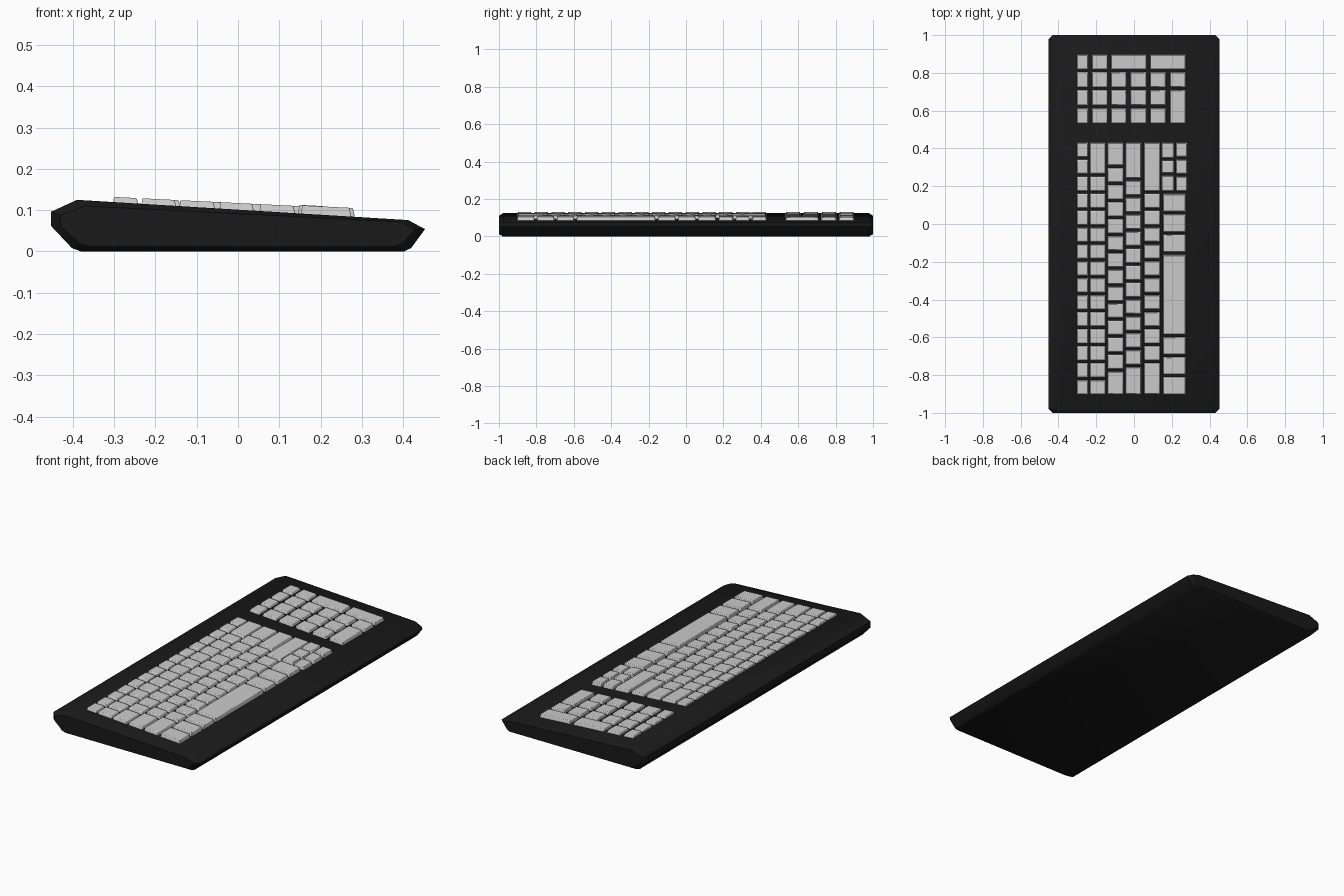
import bpy, bmesh

if "Cube" in bpy.data.objects:
    bpy.data.objects.remove(bpy.data.objects["Cube"])


def finish(bm, name, colour=None, bevel=None):
    bmesh.ops.recalc_face_normals(bm, faces=bm.faces)
    me = bpy.data.meshes.new(name)
    bm.to_mesh(me)
    bm.free()
    ob = bpy.data.objects.new(name, me)
    bpy.context.collection.objects.link(ob)
    if colour:
        mat = bpy.data.materials.new(name + "_colour")
        mat.diffuse_color = colour
        mat.use_nodes = True
        mat.node_tree.nodes["Principled BSDF"].inputs["Base Color"].default_value = mat.diffuse_color
        me.materials.append(mat)
    if bevel:
        m = ob.modifiers.new("soft_edges", 'BEVEL')
        m.width, m.segments = bevel, 2
    bpy.ops.object.select_all(action='DESELECT')
    ob.select_set(True)
    bpy.context.view_layer.objects.active = ob
    bpy.ops.object.shade_smooth_by_angle(angle=0.6)
    return ob


def deck(x):
    # height of the sloping top panel
    return 0.125 - 0.0611 * (x + 0.39)


# Case: side profile lofted along y, with chamfered ends
profile = [(-0.453, 0.096), (-0.39, 0.125), (0.412, 0.076), (0.453, 0.054),
           (0.419, 0.008), (0.402, 0.0), (-0.38, 0.0), (-0.402, 0.008),
           (-0.453, 0.062)]
bm = bmesh.new()
rings = []
for y, sx, sz in ((-1, 0.95, 0.78), (-0.978, 1, 1), (0.978, 1, 1), (1, 0.95, 0.78)):
    rings.append([bm.verts.new((x * sx, y, 0.057 + (z - 0.057) * sz)) for x, z in profile])
n = len(profile)
for a, b in zip(rings, rings[1:]):
    for i in range(n):
        j = (i + 1) % n
        bm.faces.new((a[i], a[j], b[j], b[i]))
bm.faces.new(rings[0])
bm.faces.new(rings[-1])
finish(bm, "case", (0.01, 0.01, 0.01, 1))


def key(bm, x0, x1, y0, y1, lift=0.0):
    # tapered keycap resting on the deck
    def height(x):
        return deck(x) + 0.0125 + 0.0115 * (x + 0.3) + lift
    t = 0.006
    lo = [bm.verts.new((x, y, deck(x) - 0.006))
          for x, y in ((x0, y0), (x1, y0), (x1, y1), (x0, y1))]
    hi = [bm.verts.new((x, y, height(x)))
          for x, y in ((x0 + 0.002, y0 + t), (x1 - t, y0 + t),
                       (x1 - t, y1 - t), (x0 + 0.002, y1 - t))]
    bm.faces.new(hi)
    bm.faces.new(lo[::-1])
    for i in range(4):
        j = (i + 1) % 4
        bm.faces.new((lo[i], lo[j], hi[j], hi[i]))


UNIT, TOP, GAP = 0.0897, 0.437, 0.0045


def key_row(bm, x0, x1, widths, start=0.0, lift=0.0):
    # run of keys laid from +y towards -y, widths in key units
    y = TOP - start * UNIT
    for w in widths:
        key(bm, x0, x1, y - w * UNIT + GAP, y - GAP, lift)
        y -= w * UNIT


# Main typing block
bm = bmesh.new()
key_row(bm, -0.303, -0.240, [1] * 15)
key_row(bm, -0.234, -0.148, [2] + [1] * 13)
key_row(bm, -0.142, -0.054, [1.5] + [1] * 12 + [1.5])
key_row(bm, -0.045, 0.040, [2.25] + [1] * 11 + [1.75])
key_row(bm, 0.052, 0.140, [3] + [1] * 10 + [2])
key_row(bm, 0.153, 0.276, [1.2] * 3 + [4.85] + [1.18] * 3, 3.02, 0.002)
finish(bm, "main_keys", bevel=0.003)

# Small cursor cluster
bm = bmesh.new()
key_row(bm, 0.146, 0.214, [1.05, 0.9, 1.05], 0, 0.003)
key_row(bm, 0.222, 0.284, [1] * 3, 0, 0.002)
finish(bm, "cursor_keys", bevel=0.003)

# Number pad
bm = bmesh.new()
cols = [(-0.303, -0.240), (-0.224, -0.138), (-0.123, -0.037),
        (-0.019, 0.069), (0.085, 0.172), (0.189, 0.276)]
rows = [(0.816, 0.900), (0.721, 0.806), (0.626, 0.711), (0.530, 0.615)]
for r, (y0, y1) in enumerate(rows):
    for c, (x0, x1) in enumerate(cols):
        if (r == 0 and c > 1) or (r > 1 and c == 5):
            continue
        key(bm, x0, x1, y0, y1)
for c in (2, 4):
    key(bm, cols[c][0], cols[c + 1][1], *rows[0])
key(bm, *cols[5], rows[3][0], rows[2][1])
finish(bm, "number_pad_keys", bevel=0.003)
